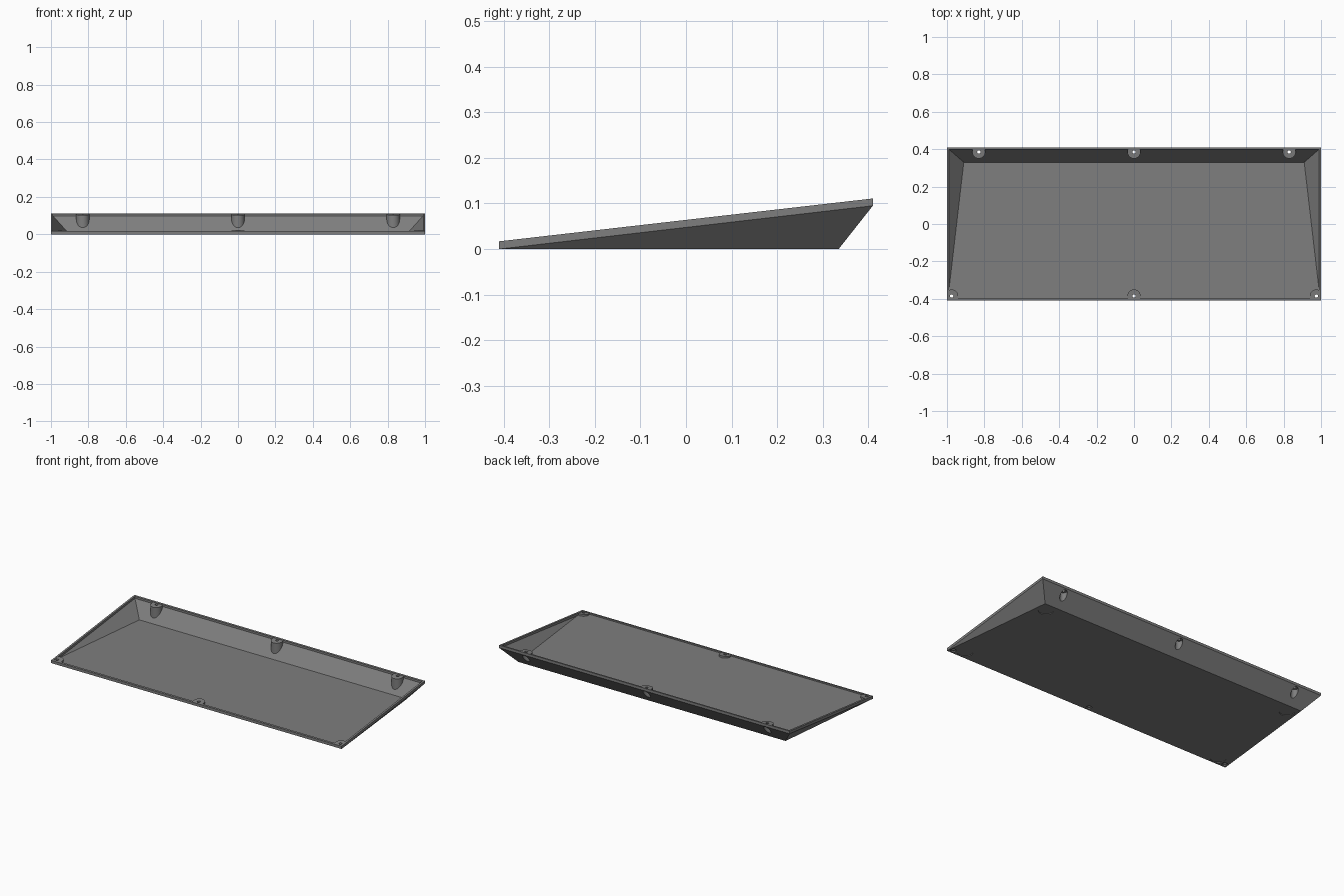
import bpy
import bmesh
from mathutils import Vector, Matrix

if "Cube" in bpy.data.objects:
    bpy.data.objects.remove(bpy.data.objects["Cube"])

grey = bpy.data.materials.new("dark_grey_plastic")
grey.diffuse_color = (0.21, 0.21, 0.21, 1)
grey.use_nodes = True
grey.node_tree.nodes["Principled BSDF"].inputs["Base Color"].default_value = grey.diffuse_color


def rim_z(y):
    """Height of the sloping rim plane."""
    return 0.017 + (y + 0.41) * 0.094 / 0.82


def to_object(bm, name):
    bmesh.ops.recalc_face_normals(bm, faces=bm.faces)
    mesh = bpy.data.meshes.new(name)
    bm.to_mesh(mesh)
    bm.free()
    mesh.materials.append(grey)
    obj = bpy.data.objects.new(name, mesh)
    bpy.context.collection.objects.link(obj)
    return obj


def hull(name, points):
    """Convex solid, mirrored across x."""
    bm = bmesh.new()
    for x, y, z in points:
        for s in (-1, 1):
            bm.verts.new((s * x, y, z))
    bmesh.ops.convex_hull(bm, input=bm.verts)
    bmesh.ops.dissolve_limit(bm, angle_limit=0.005, verts=bm.verts, edges=bm.edges)
    return to_object(bm, name)


def cylinder(name, x, y, r, z0, z1, slope_drop=None, sides=32):
    """Upright cylinder; with slope_drop its top follows the rim plane."""
    bm = bmesh.new()
    bmesh.ops.create_cone(bm, cap_ends=True, segments=sides, radius1=r, radius2=r,
                          depth=z1 - z0, matrix=Matrix.Translation((x, y, (z0 + z1) / 2)))
    if slope_drop is not None:
        for v in bm.verts:
            if v.co.z > (z0 + z1) / 2:
                v.co.z = rim_z(v.co.y) - slope_drop
    return to_object(bm, name)


def cut(target, tool):
    mod = target.modifiers.new("cut", "BOOLEAN")
    mod.operation = "DIFFERENCE"
    mod.solver = "EXACT"
    mod.object = tool
    bpy.context.view_layer.objects.active = target
    bpy.ops.object.modifier_apply(modifier=mod.name)
    bpy.data.objects.remove(tool, do_unlink=True)


# Wedge body with a straight rim band and sloping back and side walls
tray = hull("wedge_tray", [
    (1, -0.41, 0), (1, -0.41, rim_z(-0.41)),
    (1, 0.41, 0.095), (1, 0.41, rim_z(0.41)),
    (0.92, 0.335, 0)])

# Hollow inside
cavity = hull("cavity", [
    (0.988, -0.398, 0.01), (0.988, -0.34, 0.01), (0.91, 0.33, 0.01),
    (0.988, 0.398, 0.097),
    (0.988, -0.398, rim_z(-0.398) + 0.02), (0.988, 0.398, rim_z(0.398) + 0.02)])

back_screws = [(x, 0.385) for x in (-0.83, 0, 0.83)]
front_screws = [(x, -0.385) for x in (-0.975, 0, 0.975)]

# Screw bosses stay solid inside the hollow
for x, y in back_screws + front_screws:
    cut(cavity, cylinder("boss", x, y, 0.035, -0.05, 0.2, slope_drop=0.002))
cut(tray, cavity)

# Screw holes and head pockets from below
for x, y in back_screws:
    cut(tray, cylinder("pocket", x, y, 0.021, -0.05, 0.092))
    cut(tray, cylinder("hole", x, y, 0.009, -0.05, 0.2))
for x, y in front_screws:
    cut(tray, cylinder("pocket", x, y, 0.016, -0.05, 0.007))
    cut(tray, cylinder("hole", x, y, 0.009, -0.05, 0.2))

# Shallow round foot recesses in the base
for s in (-1, 1):
    for x, y in ((0.91, -0.362), (0.866, 0.278)):
        cut(tray, cylinder("foot_recess", s * x, y, 0.043, -0.05, 0.004))

bpy.ops.object.select_all(action="DESELECT")
tray.select_set(True)
bpy.context.view_layer.objects.active = tray
bpy.ops.object.shade_smooth_by_angle(angle=0.5)
